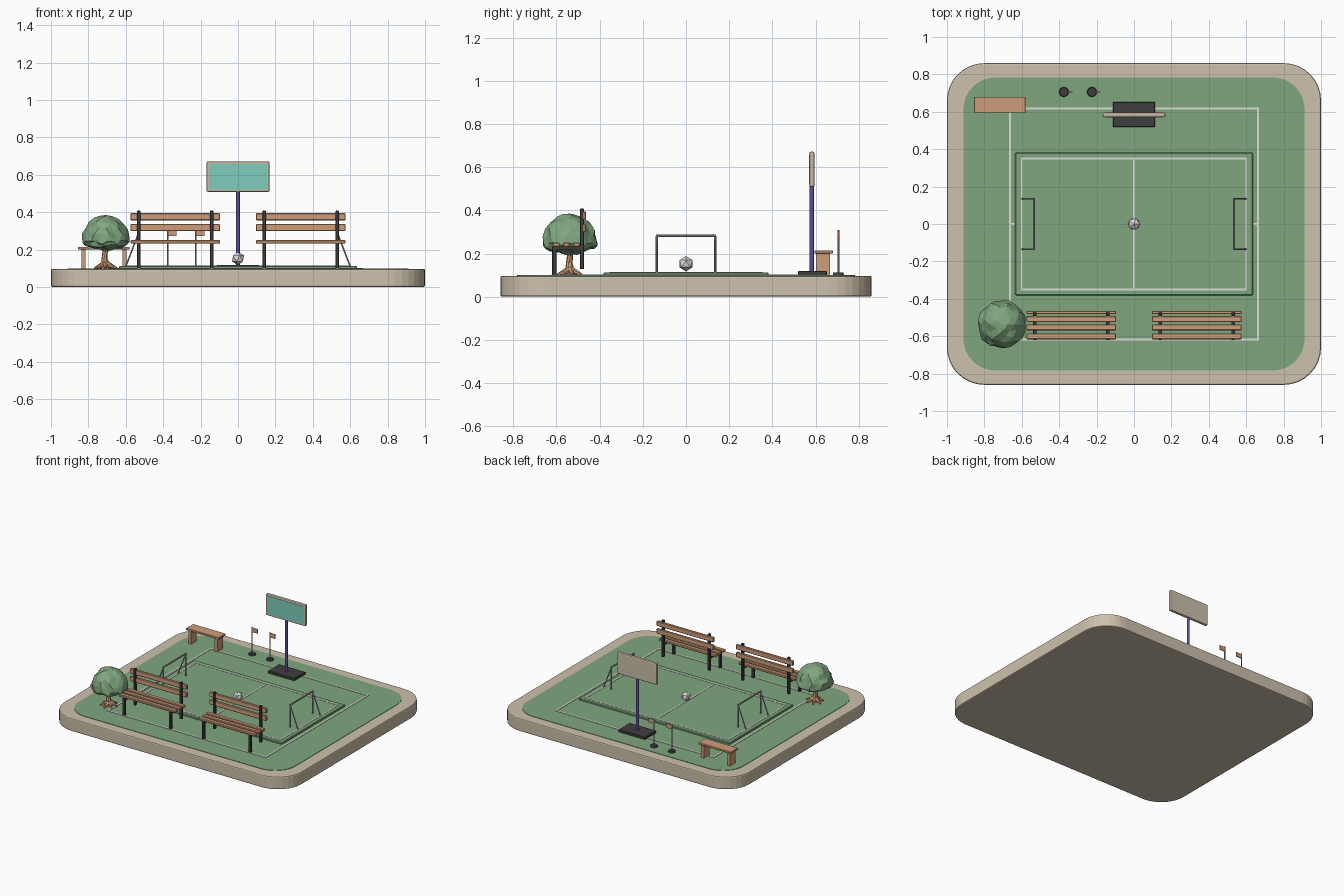
import bpy, bmesh, math, random
from mathutils import Vector

if "Cube" in bpy.data.objects:
    bpy.data.objects.remove(bpy.data.objects["Cube"])

random.seed(4)


def material(name, r, g, b):
    m = bpy.data.materials.new(name)
    lin = [((c / 255 + 0.055) / 1.055) ** 2.4 for c in (r, g, b)]
    m.diffuse_color = (*lin, 1)
    m.use_nodes = True
    m.node_tree.nodes["Principled BSDF"].inputs["Base Color"].default_value = m.diffuse_color
    return m


STONE = material("beige stone", 205, 193, 172)
GRASS = material("grass green", 127, 166, 127)
WOOD = material("wood", 206, 158, 122)
DARK = material("dark metal", 62, 62, 64)
WHITE = material("line white", 222, 222, 218)
GREY = material("goal grey", 165, 165, 170)
TEAL = material("screen teal", 126, 205, 188)
PURPLE = material("pole purple", 92, 76, 158)


def finish(name, bm, mat):
    bmesh.ops.recalc_face_normals(bm, faces=bm.faces)
    me = bpy.data.meshes.new(name)
    bm.to_mesh(me)
    bm.free()
    me.materials.append(mat)
    ob = bpy.data.objects.new(name, me)
    bpy.context.collection.objects.link(ob)
    return ob


def bevel(ob, width, segments=1):
    m = ob.modifiers.new("bevel", 'BEVEL')
    m.width, m.segments = width, segments
    m.limit_method = 'ANGLE'
    m.angle_limit = math.radians(40)


def box(name, x, y, z, mat, edge=0):
    bm = bmesh.new()
    bmesh.ops.create_cube(bm, size=1)
    for v in bm.verts:
        v.co = [(a[0] + a[1]) / 2 + c * (a[1] - a[0]) for a, c in zip((x, y, z), v.co)]
    ob = finish(name, bm, mat)
    if edge:
        bevel(ob, edge)
    return ob


def rod(name, p, q, r1, r2, mat, sides=8):
    p, q = Vector(p), Vector(q)
    bm = bmesh.new()
    bmesh.ops.create_cone(bm, cap_ends=True, segments=sides, radius1=r1, radius2=r2,
                          depth=(q - p).length)
    rot = (q - p).to_track_quat('Z', 'Y')
    for v in bm.verts:
        v.co = rot @ v.co + (p + q) / 2
    return finish(name, bm, mat)


def rounded_slab(name, hx, hy, r, z0, z1, mat, steps=8):
    bm = bmesh.new()
    ring = []
    for k, (sx, sy) in enumerate([(1, 1), (-1, 1), (-1, -1), (1, -1)]):
        for i in range(steps + 1):
            a = math.pi / 2 * (k + i / steps)
            ring.append(bm.verts.new((sx * (hx - r) + r * math.cos(a),
                                      sy * (hy - r) + r * math.sin(a), z0)))
    face = bm.faces.new(ring)
    new = bmesh.ops.extrude_face_region(bm, geom=[face])["geom"]
    for v in new:
        if isinstance(v, bmesh.types.BMVert):
            v.co.z = z1
    return finish(name, bm, mat)


def line_frame(name, hx, hy, w, z0, z1):
    for s in (-1, 1):
        box(name, (-hx, hx), (s * hy - w / 2, s * hy + w / 2), (z0, z1), WHITE)
        box(name, (s * hx - w / 2, s * hx + w / 2), (-hy - w / 2, hy + w / 2), (z0, z1), WHITE)


# Ground: stone base, lawn, raised pitch
bevel(rounded_slab("stone_base", 1.0, 0.86, 0.2, 0, 0.097, STONE), 0.008, 2)
rounded_slab("lawn", 0.912, 0.783, 0.17, 0.09, 0.1, GRASS)
bevel(box("pitch", (-0.635, 0.635), (-0.382, 0.382), (0.095, 0.113), GRASS), 0.004)

# Painted lines
line_frame("outer_line", 0.663, 0.617, 0.012, 0.099, 0.103)
line_frame("pitch_line", 0.6, 0.35, 0.01, 0.112, 0.115)
box("centre_line", (-0.005, 0.005), (-0.35, 0.35), (0.112, 0.115), WHITE)
for s in (-1, 1):
    box("side_tick", sorted((s * 0.634, s * 0.663)), (-0.005, 0.005), (0.099, 0.103), WHITE)

# Ball
bm = bmesh.new()
bmesh.ops.create_icosphere(bm, subdivisions=1, radius=0.036)
bmesh.ops.translate(bm, verts=bm.verts, vec=(0, 0, 0.153))
finish("ball", bm, WHITE)

# Goals: crossbar, posts, slanted rear struts
for s in (-1, 1):
    gx, bx = s * 0.535, s * 0.6
    rod("goal_crossbar", (gx, -0.14, 0.282), (gx, 0.14, 0.282), 0.006, 0.006, GREY)
    for y in (-0.135, 0.135):
        rod("goal_post", (gx, y, 0.11), (gx, y, 0.282), 0.006, 0.006, GREY)
        rod("goal_strut", (bx, y, 0.11), (gx, y, 0.28), 0.004, 0.004, GREY)

# Park benches with backs
for cx in (-0.335, 0.335):
    span = (cx - 0.24, cx + 0.24)
    for y in (-0.601, -0.553, -0.508):
        box("seat_slat", span, (y - 0.016, y + 0.016), (0.232, 0.251), WOOD, 0.004)
    for z in (0.318, 0.376):
        box("back_slat", span, (-0.482, -0.464), (z - 0.019, z + 0.019), WOOD, 0.004)
    for dx in (-0.195, 0.195):
        px = (cx + dx - 0.01, cx + dx + 0.01)
        box("front_leg", px, (-0.62, -0.6), (0.1, 0.235), DARK, 0.003)
        box("back_post", px, (-0.492, -0.472), (0.128, 0.408), DARK, 0.003)
        box("seat_rail", px, (-0.618, -0.475), (0.217, 0.235), DARK)

# Sign: foot, pole, framed screen
box("sign_foot", (-0.112, 0.112), (0.518, 0.653), (0.098, 0.119), DARK, 0.003)
rod("sign_pole", (0, 0.583, 0.11), (0, 0.583, 0.53), 0.01, 0.01, PURPLE, 12)
bevel(box("sign_panel", (-0.168, 0.168), (0.571, 0.595), (0.508, 0.672), STONE), 0.008, 2)
box("sign_screen", (-0.154, 0.154), (0.569, 0.575), (0.521, 0.659), TEAL)

# Plain low bench
box("low_bench_top", (-0.855, -0.58), (0.595, 0.68), (0.2, 0.215), WOOD, 0.002)
for x in (-0.827, -0.607):
    box("low_bench_leg", (x - 0.011, x + 0.011), (0.602, 0.668), (0.098, 0.203), WOOD)

# Marker flags
for x in (-0.375, -0.225):
    rod("flag_foot", (x, 0.706, 0.098), (x, 0.706, 0.112), 0.027, 0.023, DARK, 16)
    rod("flag_pole", (x, 0.706, 0.1), (x, 0.706, 0.31), 0.004, 0.004, GREY)
    box("flag", (x, x + 0.046), (0.703, 0.709), (0.272, 0.305), WOOD)

# Tree: bent trunk, spreading roots, branches, leafy crown
tx, ty = -0.708, -0.537
rod("trunk", (tx, ty, 0.1), (tx - 0.006, ty - 0.004, 0.16), 0.026, 0.015, WOOD)
rod("trunk", (tx - 0.006, ty - 0.004, 0.155), (tx + 0.004, ty + 0.006, 0.25), 0.015, 0.013, WOOD)
for i in range(7):
    a = math.tau * i / 7 + 0.2
    c, s = math.cos(a), math.sin(a)
    rod("root", (tx + 0.008 * c, ty + 0.008 * s, 0.125),
        (tx + 0.062 * c, ty + 0.062 * s, 0.1), 0.015, 0.005, WOOD, 6)
for i in range(3):
    a = math.tau * i / 3 + 0.1
    rod("branch", (tx, ty, 0.185), (tx + 0.05 * math.cos(a), ty + 0.05 * math.sin(a), 0.25),
        0.009, 0.006, WOOD, 6)
bm = bmesh.new()
bmesh.ops.create_icosphere(bm, subdivisions=3, radius=1)
for v in bm.verts:
    k = random.uniform(0.94, 1.05)
    low = v.co.z < 0
    height = 0.045 if low else 0.135
    v.co = (tx + 0.129 * k * v.co.x, ty + 0.129 * k * v.co.y,
            0.246 + height * k * v.co.z + (random.uniform(-0.008, 0.008) if low else 0))
finish("tree_crown", bm, GRASS)
